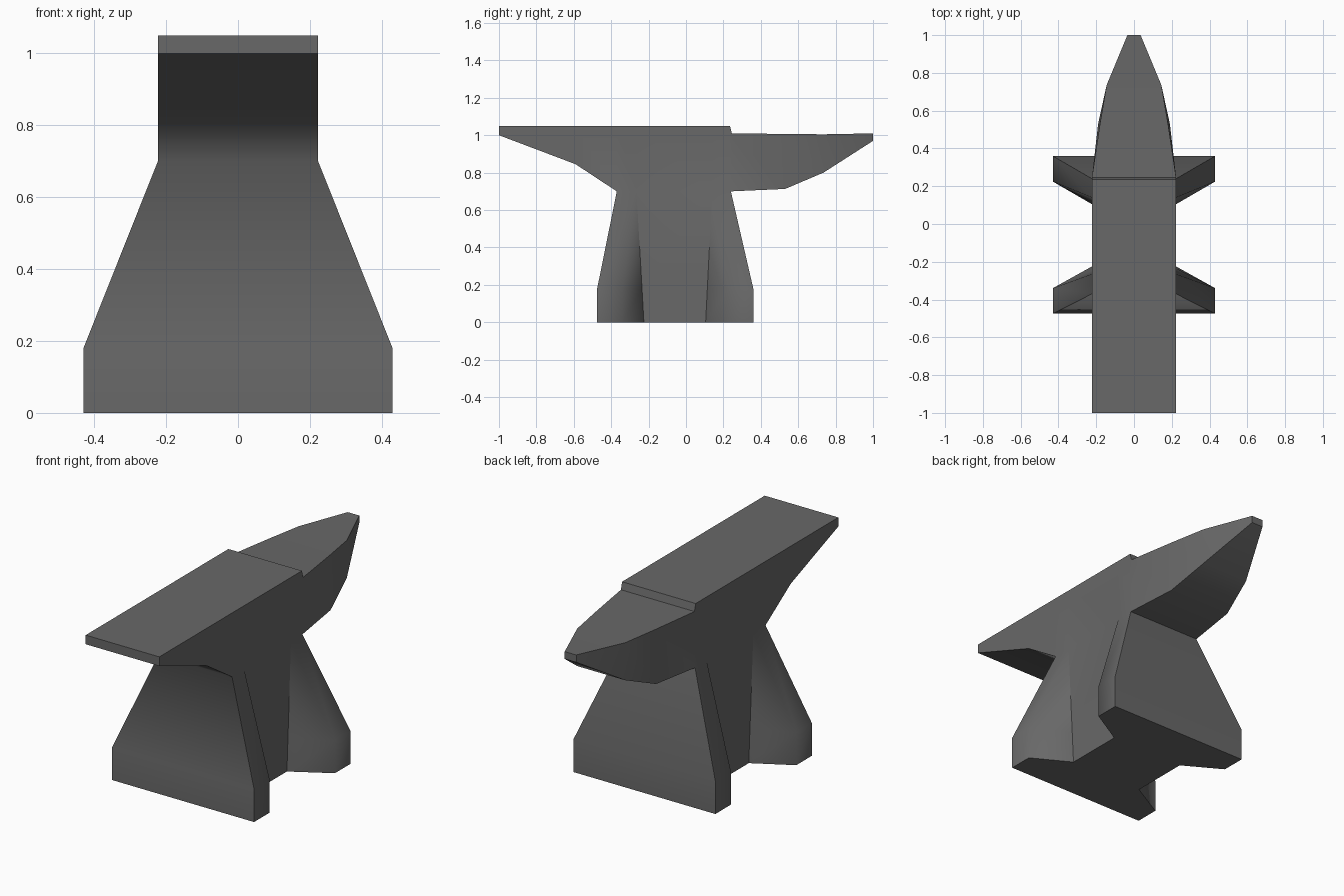
import bpy, bmesh, math

cube = bpy.data.objects.get("Cube")
if cube:
    bpy.data.objects.remove(cube, do_unlink=True)

# Dark iron material
iron = bpy.data.materials.new("dark_iron")
iron.use_nodes = True
colour = (0.138, 0.138, 0.138, 1)
iron.diffuse_color = colour
iron.node_tree.nodes["Principled BSDF"].inputs["Base Color"].default_value = colour

WAIST = 0.7      # height where body meets base
HALF = 0.223     # half width of body

bm = bmesh.new()


def ring(points):
    return [bm.verts.new(p) for p in points]


def bridge(a, b, keep=lambda quad: True):
    for i in range(len(a)):
        j = (i + 1) % len(a)
        quad = [a[i], a[j], b[j], b[i]]
        if keep(quad):
            bm.faces.new(quad)


# Heel, face and horn: stations (top y, z, half width; bottom y, z, half width)
stations = [
    (-1, 1.05, HALF, -1, 1.0, HALF),
    (-0.59, 1.05, HALF, -0.59, 0.845, HALF),
    (-0.37, 1.05, HALF, -0.37, WAIST, HALF),
    (-0.265, 1.05, HALF, -0.265, WAIST, HALF),
    (0.14, 1.05, HALF, 0.14, WAIST, HALF),
    (0.235, 1.05, HALF, 0.24, WAIST, HALF),
    (0.245, 1.01, HALF, 0.24, WAIST, HALF),
    (0.53, 1.007, 0.18, 0.53, 0.713, 0.19),
    (0.735, 1.005, 0.145, 0.735, 0.8, 0.145),
    (1, 1.01, 0.035, 1, 0.97, 0.035),
]
rings = [ring([(-wt, yt, zt), (wt, yt, zt), (wb, yb, zb), (-wb, yb, zb)])
         for yt, zt, wt, yb, zb, wb in stations]


def not_waist(quad):
    # The underside stays open where the base joins
    return any(abs(v.co.z - WAIST) > 0.001 for v in quad)


for a, b in zip(rings, rings[1:]):
    bridge(a, b, not_waist)
bm.faces.new(rings[0])
bm.faces.new(rings[-1])

# Flared four-footed base: H-shaped sections (height, foot half width, y stops)
sections = [
    (0, 0.43, (-0.475, -0.34, -0.225, 0.105, 0.225, 0.36)),
    (0.18, 0.43, (-0.475, -0.34, -0.235, 0.114, 0.225, 0.36)),
    (WAIST, HALF, (-0.37, -0.265, -0.265, 0.14, 0.14, 0.24)),
]
loops = []
for z, w, ys in sections:
    side = [(HALF if i in (2, 3) else w, y, z) for i, y in enumerate(ys)]
    loops.append(ring(side + [(-x, y, h) for x, y, h in reversed(side)]))
for a, b in zip(loops, loops[1:]):
    bridge(a, b)
bm.faces.new(loops[0])

# Weld, then smooth soft edges and keep creases sharp
bmesh.ops.remove_doubles(bm, verts=bm.verts, dist=0.0005)
bmesh.ops.recalc_face_normals(bm, faces=bm.faces)
for f in bm.faces:
    f.smooth = True
for e in bm.edges:
    foot_crease = (all(abs(v.co.x) < HALF + 0.01 for v in e.verts)
                   and min(v.co.z for v in e.verts) < 0.6)
    end_edge = all(abs(v.co.y) > 0.99 for v in e.verts)
    soft = e.calc_face_angle(math.pi) < math.radians(72)
    e.smooth = soft and not foot_crease and not end_edge

mesh = bpy.data.meshes.new("anvil")
bm.to_mesh(mesh)
bm.free()
mesh.materials.append(iron)
bpy.context.collection.objects.link(bpy.data.objects.new("anvil", mesh))
